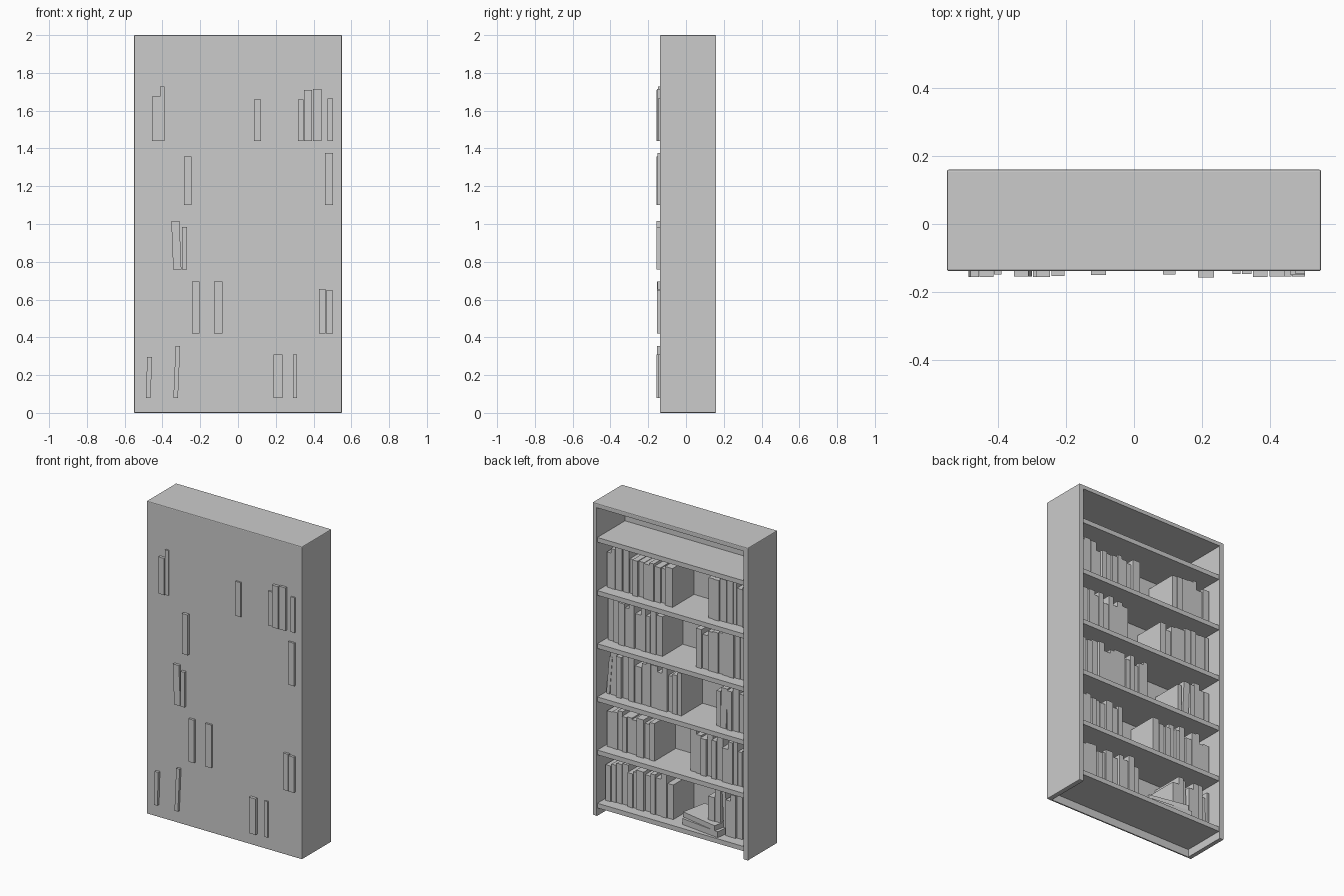
import bpy, bmesh, random
from mathutils import Matrix, Vector

if "Cube" in bpy.data.objects:
    bpy.data.objects.remove(bpy.data.objects["Cube"])

random.seed(4)
grey = bpy.data.materials.new("light_grey")
grey.diffuse_color = (0.6, 0.6, 0.6, 1)
grey.use_nodes = True
grey.node_tree.nodes["Principled BSDF"].inputs["Base Color"].default_value = grey.diffuse_color


def box(name, x0, x1, y0, y1, z0, z1, lean=0.0, turn=0.0):
    """Box between limits; lean shifts the top in x, turn rotates about its vertical axis."""
    bm = bmesh.new()
    bmesh.ops.create_cube(bm, size=1)
    for v in bm.verts:
        v.co = Vector((v.co.x * (x1 - x0), v.co.y * (y1 - y0), v.co.z * (z1 - z0)))
        if v.co.z > 0:
            v.co.x += lean
    bmesh.ops.rotate(bm, verts=bm.verts, cent=(0, 0, 0), matrix=Matrix.Rotation(turn, 3, 'Z'))
    bmesh.ops.translate(bm, verts=bm.verts,
                        vec=((x0 + x1) / 2, (y0 + y1) / 2, (z0 + z1) / 2))
    mesh = bpy.data.meshes.new(name)
    bm.to_mesh(mesh)
    bm.free()
    mesh.materials.append(grey)
    ob = bpy.data.objects.new(name, mesh)
    bpy.context.collection.objects.link(ob)
    return ob


# Case: softened block hollowed from the open side and from below
case = box("case", -0.55, 0.55, -0.138, 0.16, 0, 2)
bevel = case.modifiers.new("soft_edges", 'BEVEL')
bevel.width = 0.005
bevel.segments = 2
cutter = box("case_cutter", -0.52, 0.52, -0.126, 0.4, -0.3, 1.973)
cutter.hide_render = True
cutter.hide_viewport = True
cutter.display_type = 'WIRE'
cut = case.modifiers.new("hollow", 'BOOLEAN')
cut.operation = 'DIFFERENCE'
cut.solver = 'EXACT'
cut.object = cutter

# Shelves
LEVELS = [0.08 + 0.34 * i for i in range(6)]
for z in LEVELS:
    box("shelf", -0.523, 0.523, -0.13, 0.153, z - 0.03, z)

# Books that stick out through the back: x0, x1, height, lean
DEEP = [
    [(-0.487, -0.462, 0.215, 0.006), (-0.342, -0.318, 0.275, 0.012),
     (0.188, 0.235, 0.23, 0), (0.29, 0.313, 0.23, 0)],
    [(-0.243, -0.205, 0.275, 0), (-0.127, -0.083, 0.275, 0),
     (0.428, 0.463, 0.235, 0), (0.465, 0.503, 0.228, 0)],
    [(-0.343, -0.3, 0.257, -0.01), (-0.297, -0.27, 0.225, 0)],
    [(-0.287, -0.247, 0.258, 0), (0.46, 0.503, 0.275, 0)],
    [(-0.455, -0.413, 0.235, 0), (-0.412, -0.39, 0.288, 0), (0.085, 0.122, 0.22, 0),
     (0.317, 0.346, 0.22, 0), (0.35, 0.393, 0.27, 0), (0.398, 0.443, 0.275, 0),
     (0.475, 0.503, 0.225, 0)],
]
# The two rows of books on each shelf, with a gap between them
ROWS = [
    [(-0.505, -0.22), (0.03, 0.505)],
    [(-0.505, -0.08), (0.16, 0.505)],
    [(-0.505, -0.27), (-0.03, 0.48)],
    [(-0.505, -0.13), (0.11, 0.505)],
    [(-0.505, -0.22), (0.03, 0.505)],
]


def fill(a, b, z):
    """Stand ordinary books side by side from a to b."""
    if b - a < 0.012:
        return
    count = max(1, round((b - a) / 0.038))
    weights = [random.uniform(0.75, 1.25) for _ in range(count)]
    x = a
    for w in weights:
        step = (b - a) * w / sum(weights)
        front = 0.085 + random.uniform(-0.008, 0.008)
        box("book", x + 0.001, x + step - 0.001, -0.133, front,
            z, z + random.uniform(0.215, 0.285))
        x += step


for z, deep, rows in zip(LEVELS, DEEP, ROWS):
    for x0, x1, h, lean in deep:
        box("deep_book", x0, x1, random.uniform(-0.158, -0.146),
            random.uniform(0.07, 0.085), z, z + h, lean)
    for a, b in rows:
        for x0, x1, h, lean in deep:
            if a <= x0 and x1 <= b:
                fill(a, x0 + min(lean, 0), z)
                a = x1 + max(lean, 0)
        fill(a, b, z)

# Leaning book at the end of the middle row
box("leaning_book", 0.485, 0.508, -0.13, 0.08, LEVELS[2], LEVELS[2] + 0.24, -0.02)

# Two books lying flat in the lowest gap
box("lower_flat_book", -0.335, -0.06, -0.065, 0.125, 0.08, 0.118, turn=-0.12)
box("upper_flat_book", -0.32, -0.055, -0.06, 0.115, 0.118, 0.15, turn=-0.2)
